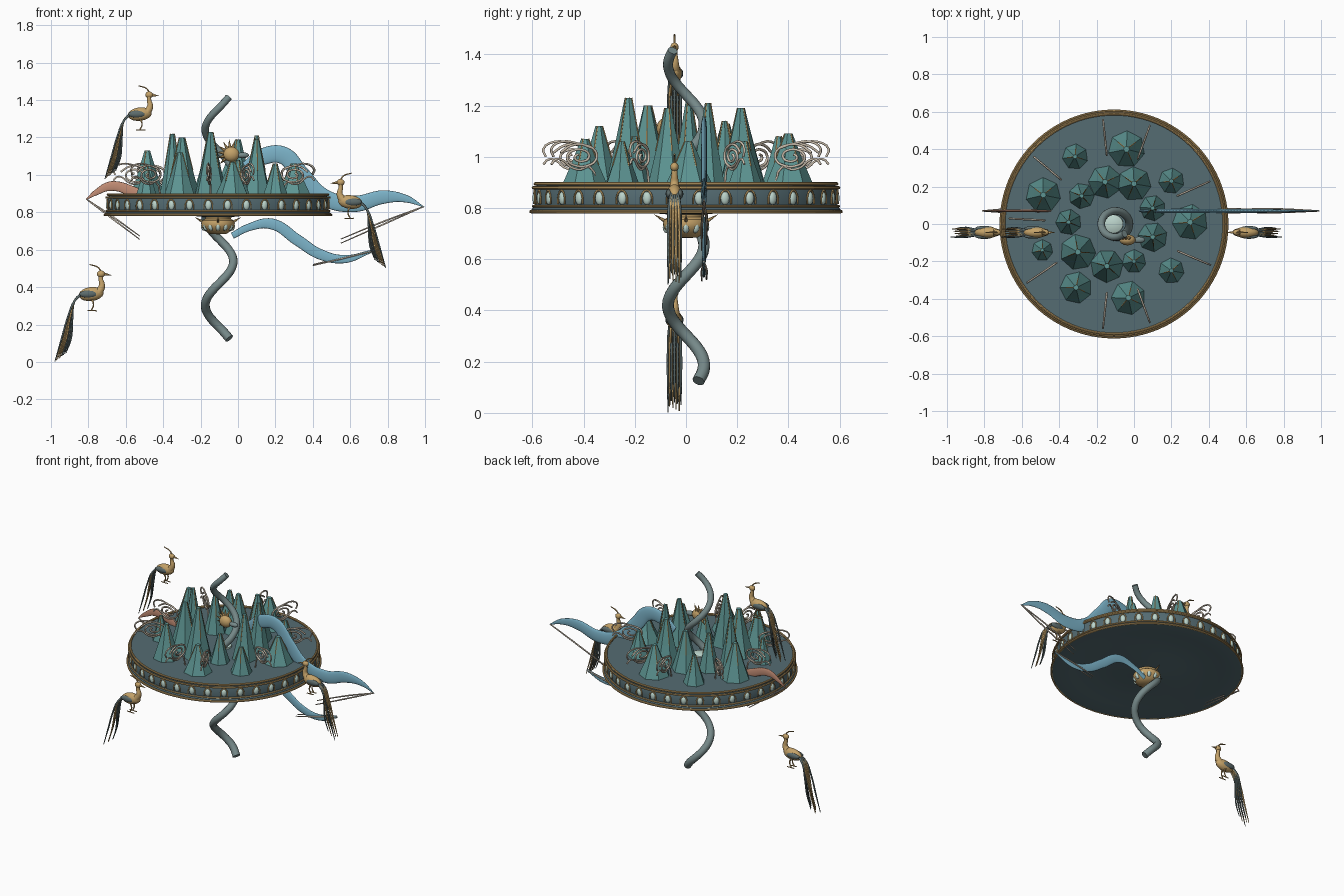
import bpy, bmesh, math, random
from mathutils import Vector, Matrix

if "Cube" in bpy.data.objects:
    bpy.data.objects.remove(bpy.data.objects["Cube"])
random.seed(4)
CX = -0.107  # disc centre in x

def mat(name, r, g, b):
    m = bpy.data.materials.new(name)
    m.diffuse_color = (r, g, b, 1)
    m.use_nodes = True
    m.node_tree.nodes["Principled BSDF"].inputs["Base Color"].default_value = m.diffuse_color
    return m

SLATE = mat("slate", .09, .15, .17)
GOLD = mat("gold", .55, .36, .14)
TEAL = mat("teal", .11, .30, .29)
PALE = mat("pale", .50, .66, .60)
GREY = mat("grey_teal", .18, .25, .25)
BLUE = mat("blue", .20, .45, .58)
SALMON = mat("salmon", .55, .27, .18)
CREAM = mat("cream", .60, .52, .42)
DARK = mat("dark_feather", .11, .15, .15)

def add(name, mesh, m, smooth=True):
    ob = bpy.data.objects.new(name, mesh)
    bpy.context.collection.objects.link(ob)
    mesh.materials.clear()
    mesh.materials.append(m)
    mesh.polygons.foreach_set("use_smooth", [smooth] * len(mesh.polygons))
    return ob

def from_bm(name, bm, m, smooth=True):
    me = bpy.data.meshes.new(name)
    bmesh.ops.recalc_face_normals(bm, faces=bm.faces)
    bm.to_mesh(me)
    bm.free()
    return add(name, me, m, smooth)

def tubes(name, paths, m, bevel=1.0, res=3, steps=8):
    """paths: lists of (x, y, z, radius), swept as smooth round tubes"""
    cu = bpy.data.curves.new(name, 'CURVE')
    cu.dimensions = '3D'
    cu.bevel_depth, cu.bevel_resolution = bevel, res
    cu.resolution_u, cu.use_fill_caps = steps, True
    for p in paths:
        sp = cu.splines.new('BEZIER')
        sp.bezier_points.add(len(p) - 1)
        for b, q in zip(sp.bezier_points, p):
            b.co, b.radius = q[:3], q[3]
            b.handle_left_type = b.handle_right_type = 'AUTO'
    tmp = bpy.data.objects.new("tmp", cu)
    bpy.context.collection.objects.link(tmp)
    dg = bpy.context.evaluated_depsgraph_get()
    me = bpy.data.meshes.new_from_object(tmp.evaluated_get(dg))
    bpy.data.objects.remove(tmp)
    return add(name, me, m)

def lathe(name, prof, m, n=96):
    bm = bmesh.new()
    vs = [bm.verts.new((r, 0, z)) for r, z in prof]
    es = [bm.edges.new(e) for e in zip(vs, vs[1:])]
    bmesh.ops.spin(bm, geom=vs + es, axis=(0, 0, 1), cent=(0, 0, 0), angle=2 * math.pi, steps=n)
    bmesh.ops.remove_doubles(bm, verts=bm.verts, dist=1e-5)
    ob = from_bm(name, bm, m)
    ob.location.x = CX
    bpy.context.view_layer.objects.active = ob
    ob.select_set(True)
    bpy.ops.object.shade_smooth_by_angle(angle=math.radians(35))
    ob.select_set(False)
    return ob

def ball(bm, loc, scale, rot=Matrix(), u=14, v=9):
    bmesh.ops.create_uvsphere(bm, u_segments=u, v_segments=v, radius=1,
        matrix=Matrix.Translation(loc) @ rot @ Matrix.Diagonal((*scale, 1)))

def spike(bm, a, b, r1, r2=0.0005, n=6):
    a, b = Vector(a), Vector(b)
    d = b - a
    bmesh.ops.create_cone(bm, cap_ends=True, segments=n, radius1=r1, radius2=r2, depth=d.length,
        matrix=Matrix.Translation((a + b) / 2) @ d.to_track_quat('Z', 'Y').to_matrix().to_4x4())

# Disc with a nearly flat underside
lathe("disc", [(0, .888), (.583, .888), (.592, .87), (.587, .81), (.603, .795), (.603, .782), (.59, .78),
               (.48, .79), (.35, .797), (.22, .793), (.1, .777), (0, .77)], SLATE)
for i, (r, z, t) in enumerate([(.588, .894, .007), (.597, .879, .006), (.597, .807, .005), (.605, .786, .007)]):
    lathe(f"rim_band_{i}", [(r + t * math.cos(a * math.pi / 4), z + t * math.sin(a * math.pi / 4)) for a in range(9)], GOLD)

# Arched windows with gold frames around the rim
bm, arches = bmesh.new(), []
for i in range(36):
    a = (i + .5) * math.pi / 18
    c, s = math.cos(a), math.sin(a)
    ball(bm, (CX + .59 * c, .59 * s, .838), (.012, .018, .026), Matrix.Rotation(a, 4, 'Z'), 10, 8)
    arches.append([(CX + .594 * c - t * s, .594 * s + t * c, z, .0035)
                   for t, z in [(-.023, .815), (-.02, .85), (0, .869), (.02, .85), (.023, .815)]])
from_bm("rim_windows", bm, PALE)
tubes("window_frames", arches, GOLD, res=1, steps=3)

# Central hub: pale boss above, gold cup with petals below
lathe("hub_dome", [(.05, .885), (.048, .897), (.03, .905), (0, .908)], PALE, 32)
lathe("hub_cup", [(0, .682), (.045, .685), (.068, .70), (.085, .72), (.09, .74), (.085, .755), (.07, .765), (.075, .79)], GOLD, 40)
bm, bs = bmesh.new(), bmesh.new()
for i in range(12):
    a = i * math.pi / 6
    c, s = math.cos(a), math.sin(a)
    ball(bm, (CX + .074 * c, .074 * s, .725), (.017, .015, .024), Matrix.Rotation(a, 4, 'Z'), 8, 6)
    if i % 3 == 0:
        spike(bs, (CX + .075 * c, .075 * s, .745), (CX + .125 * c, .125 * s, .775), .009)
from_bm("cup_petals", bm, PALE)
from_bm("cup_spikes", bs, GOLD)

# Spiralling column
path = []
for i in range(31):
    z = .125 + i * 1.29 / 30
    w = 2 * math.pi * (z - .42) / .47
    path.append((-.10 + .075 * math.sin(w), -.07 * math.cos(w), z, .0245 - .005 * i / 30))
tubes("spiral_column", [path], GREY, res=4, steps=4)

# Seven-sided mountains: x, y, base radius, peak height
PEAKS = [(-.315, .36, .07, 1.08), (-.04, .4, .1, 1.09), (-.485, .155, .095, 1.13), (-.28, .15, .07, 1.14),
         (-.155, .225, .09, 1.15), (0, .215, .093, 1.19), (.1, .085, .07, 1.21), (.3, .01, .097, 1.06),
         (.1, -.07, .08, 1.19), (-.35, .01, .07, 1.22), (-.49, -.14, .058, 1.05), (-.3, -.15, .097, 1.2),
         (-.145, -.225, .09, 1.23), (0, -.2, .065, 1.08), (-.31, -.34, .087, 1.12), (-.03, -.395, .093, 1.07),
         (.2, -.25, .07, 1.06), (.2, .23, .07, 1.06)]
veins = bmesh.new()
for k, (x, y, r, h) in enumerate(PEAKS):
    bm, rot, rings = bmesh.new(), random.uniform(0, 6.28), []
    for f, z in [(1, .885), (.6, .885 + .45 * (h - .885)), (.16, h)]:
        rings.append([bm.verts.new((x + r * f * math.cos(rot + i * math.tau / 7),
                                    y + r * f * math.sin(rot + i * math.tau / 7), z)) for i in range(7)])
    for lo, hi in zip(rings, rings[1:]):
        for i in range(7):
            bm.faces.new((lo[i], lo[i - 6], hi[i - 6], hi[i]))
    bm.faces.new(rings[2])
    bm.faces.new(rings[0])
    for i in (0, 2, 5):
        spike(veins, rings[2][i].co, rings[1][i].co, .003, .003, 5)
    from_bm(f"mountain_{k}", bm, TEAL, False)
from_bm("mountain_veins", veins, GOLD, False)

# Cloud curls: wide oval spirals standing radially around the edge
curls = []
for deg in (24, 70, 96, 140, 177, 214, 264, 290, 337):
    c, s = math.cos(math.radians(deg)), math.sin(math.radians(deg))
    pts = []
    for i in range(18):
        a, q = math.pi * 1.1 + i * math.tau / 8, 1 - .048 * i
        d = .44 - .085 * q * math.cos(a)
        pts.append((CX + d * c, d * s, 1.0 - .052 * q * math.sin(a), .0055))
    curls.append(pts)
    for path in ([(.55, 1.0), (.56, 1.03), (.52, 1.058), (.45, 1.052), (.38, 1.03)],
                 [(.56, .97), (.54, .99), (.51, .985), (.48, .96), (.44, .95), (.40, .96), (.37, .885)]):
        curls.append([(CX + d * c, d * s, z, .005) for d, z in path])
tubes("cloud_curls", curls, CREAM, res=1, steps=3)

# Flat tapered ribbons and their trailing cords
def ribbon(name, pts, m):
    ob = tubes(name, [[(x, 0, z, r) for x, z, r in pts]], m, res=4)
    ob.scale.y, ob.location.y = .25, .07

ribbon("upper_ribbon", [(.04, 1.04, .03), (.14, 1.1, .045), (.24, 1.105, .047), (.33, 1.01, .046), (.46, .88, .045),
                        (.62, .845, .044), (.78, .882, .036), (.9, .872, .02), (.995, .828, .002)], BLUE)
ribbon("lower_ribbon", [(-.03, .675, .017), (.06, .72, .02), (.18, .738, .029), (.32, .65, .03), (.44, .575, .028),
                        (.57, .55, .022), (.71, .59, .008)], BLUE)
ribbon("left_ribbon", [(-.45, .86, .03), (-.56, .91, .028), (-.68, .94, .026), (-.76, .905, .015), (-.81, .87, .003)], SALMON)
cords = []
for a, b, gap in [((.99, .83), (.55, .635), .022), ((.71, .59), (.40, .515), .006), ((-.81, .87), (-.525, .655), .018)]:
    for g, y in [(0, .062), (gap, .08)]:
        cords.append([(a[0], .07, a[1], .004), ((a[0] + b[0]) / 2, y, (a[1] + b[1]) / 2 + g * .7, .005), (b[0], y, b[1] + g, .003)])
tubes("ribbon_cords", cords, CREAM, res=1)

# Golden creature head with fanned mane beside the column
bm = bmesh.new()
ball(bm, (-.035, -.085, 1.11), (.044, .03, .04))
for i in range(7):
    a = math.radians(75 + i * 24)
    spike(bm, (-.04, -.08, 1.11), (-.035 + .08 * math.cos(a), -.07, 1.11 + .08 * math.sin(a)), .018)
from_bm("creature_head", bm, GOLD)
bm = bmesh.new()
ball(bm, (.025, -.085, 1.105), (.035, .018, .016))
from_bm("creature_snout", bm, GREY)

# Long-tailed bird, built around its body centre and facing +x
bm = bmesh.new()
ball(bm, (0, 0, 0), (.066, .03, .036), Matrix.Rotation(-.12, 4, 'Y'))
ball(bm, (.05, 0, .103), (.021, .016, .018))
spike(bm, (.062, 0, .103), (.105, 0, .097), .009)
body = from_bm("bird_body", bm, GOLD)
neck = tubes("bird_neck", [[(.035, 0, .005, .024), (.055, 0, .04, .017), (.05, 0, .075, .012), (.05, 0, .105, .012)]], GOLD)
limbs = [[(.052, 0, .115, .004), (.035, 0, .137, .004), (-.008, 0, .152, .003)]]
for y in (-.014, .014):
    limbs += [[(0, y, -.02, .006), (.012, y, -.055, .004), (0, y, -.085, .004)],
              [(-.02, y, -.085, .003), (.03, y, -.086, .003)]]
legs = tubes("bird_legs_and_crest", limbs, GOLD, res=1)
bm = bmesh.new()
for s in (-1, 1):
    ball(bm, (-.015, s * .021, .0), (.048, .013, .019))
wings = from_bm("bird_wings", bm, DARK)
tail = []
for i in range(9):
    y, e = (i - 4) * .006, ((i * 4) % 9 - 4) * .006
    tail.append([(-.045, y * .4, .005, .008), (-.085, y * .8, -.035, .006), (-.108 + e * .5, y, -.12, .005),
                 (-.128 + e, y, -.23, .005), (-.158 + e * 1.2, y, -.325 + e * .9, .002)])
tail_a = tubes("bird_tail_dark", tail[::2], DARK, res=1, steps=5)
tail_b = tubes("bird_tail_gold", tail[1::2], GOLD, res=1, steps=5)

PARTS = [(p, p.name) for p in (body, neck, legs, wings, tail_a, tail_b)]
for tag, x, z, sx, sc in [("upper_left", -.525, 1.325, 1, 1), ("lower_left", -.785, .363, 1, 1.04), ("right", .6, .855, -1, 1.02)]:
    for p, base in PARTS:
        ob = p
        if tag != "upper_left":
            ob = p.copy()
            bpy.context.collection.objects.link(ob)
        ob.name = f"{tag}_{base}"
        ob.location = (x, -.045, z)
        ob.scale = (sx * sc, sc, sc)
